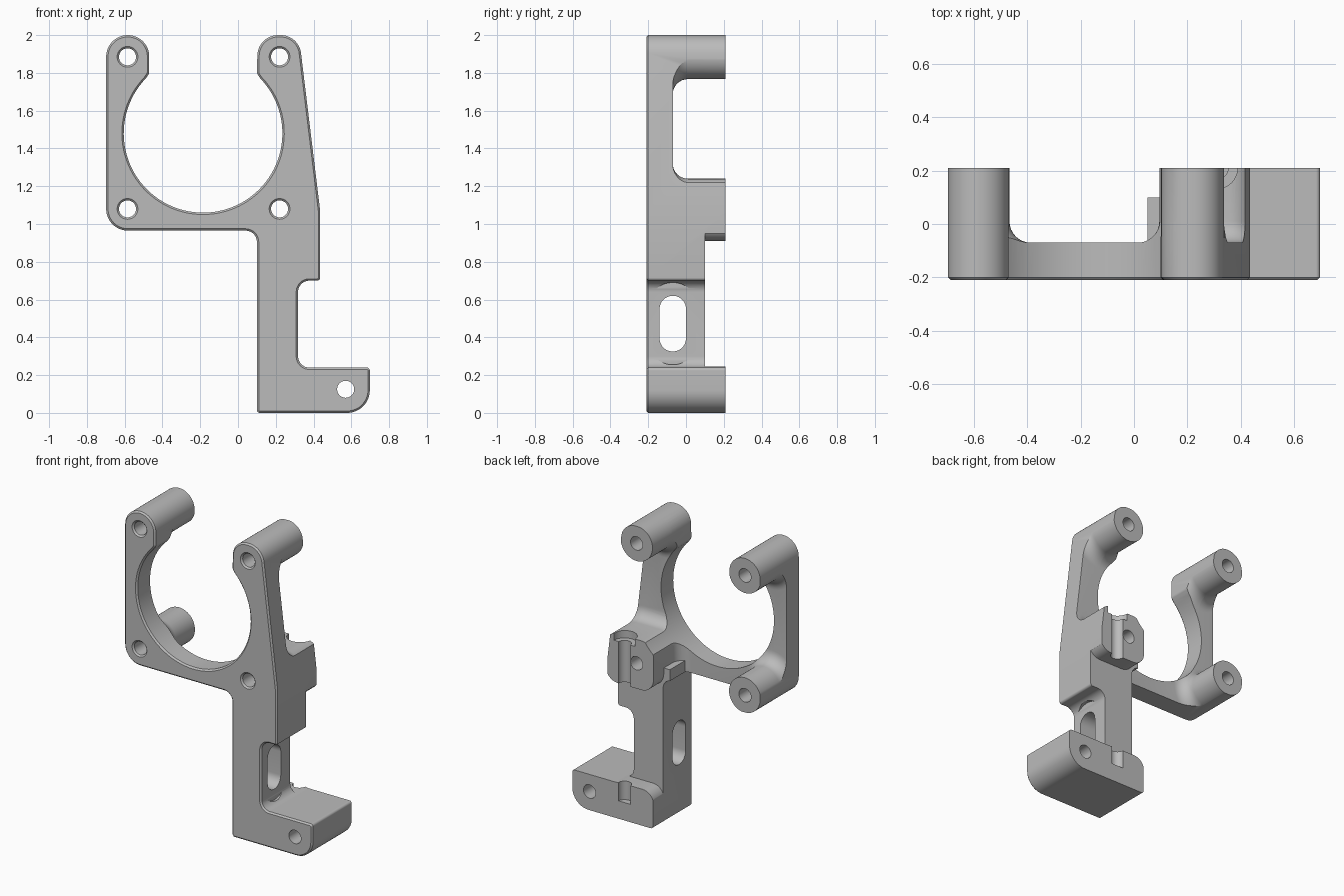
import bpy, bmesh
from math import sin, cos, tan, pi, radians
from mathutils import Vector

cube = bpy.data.objects.get("Cube")
if cube:
    bpy.data.objects.remove(cube, do_unlink=True)

grey = bpy.data.materials.new("plain_grey")
grey.use_nodes = True
grey.diffuse_color = (0.5, 0.5, 0.5, 1)
grey.node_tree.nodes["Principled BSDF"].inputs["Base Color"].default_value = (0.5, 0.5, 0.5, 1)

AXES = {"x": lambda u, v, d: (d, u, v),
        "y": lambda u, v, d: (u, d, v),
        "z": lambda u, v, d: (u, v, d)}


def rounded(corners, steps=12):
    """Closed outline from (u, v, radius) corners."""
    out = []
    for i, (u, v, r) in enumerate(corners):
        p = Vector((u, v))
        if r == 0:
            out.append((u, v))
            continue
        a = (Vector(corners[i - 1][:2]) - p).normalized()
        b = (Vector(corners[(i + 1) % len(corners)][:2]) - p).normalized()
        half = a.angle(b) / 2
        mid = p + (a + b).normalized() * (r / sin(half))
        start = p + a * (r / tan(half)) - mid
        end = p + b * (r / tan(half)) - mid
        sweep = pi - 2 * half
        for k in range(steps + 1):
            t = k / steps
            q = (start * sin((1 - t) * sweep) + end * sin(t * sweep)) / sin(sweep)
            out.append(tuple(mid + q))
    return out


def box_outline(u0, u1, v0, v1, r=0.0, grow=0.0):
    r = (r + grow) * 0.999
    u0, u1, v0, v1 = u0 - grow, u1 + grow, v0 - grow, v1 + grow
    return rounded([(u0, v0, r), (u0, v1, r), (u1, v1, r), (u1, v0, r)])


def solid(name, layers, axis="y", chamfer=0.0):
    """Stack (depth, outline) layers into a closed solid."""
    bm = bmesh.new()
    rings = [[bm.verts.new(AXES[axis](u, v, d)) for u, v in pts] for d, pts in layers]
    first = bm.faces.new(rings[0])
    bm.faces.new(rings[-1])
    n = len(rings[0])
    for a, b in zip(rings, rings[1:]):
        for i in range(n):
            j = (i + 1) % n
            bm.faces.new((a[i], a[j], b[j], b[i]))
    bmesh.ops.recalc_face_normals(bm, faces=bm.faces[:])
    if chamfer:
        bmesh.ops.inset_region(bm, faces=[first], thickness=chamfer, depth=chamfer,
                               use_even_offset=True)
    mesh = bpy.data.meshes.new(name)
    bm.to_mesh(mesh)
    bm.free()
    mesh.materials.append(grey)
    ob = bpy.data.objects.new(name, mesh)
    bpy.context.collection.objects.link(ob)
    return ob


def prism(name, pts, d0, d1, axis="y", chamfer=0.0):
    return solid(name, [(d0, pts), (d1, pts)], axis, chamfer)


def disc(u, v, r, grow=0.0):
    return box_outline(u - r, u + r, v - r, v + r, r, grow)


def combine(target, tool, operation):
    mod = target.modifiers.new("combine", "BOOLEAN")
    mod.operation, mod.solver, mod.object = operation, "EXACT", tool
    bpy.context.view_layer.update()
    graph = bpy.context.evaluated_depsgraph_get()
    mesh = bpy.data.meshes.new_from_object(target.evaluated_get(graph))
    target.modifiers.clear()
    target.data = mesh
    bpy.data.objects.remove(tool, do_unlink=True)


BACK, FLOOR, FLARE = 0.21, -0.07, 0.08


def flared(name, outline):
    """Boss that blends into the plate with a concave fillet."""
    layers = [(-0.1, outline(FLARE))]
    for k in range(9):
        a = k / 8 * pi / 2
        layers.append((FLOOR + FLARE * (1 - cos(a)), outline(FLARE * (1 - sin(a)))))
    return solid(name, layers + [(BACK, outline(0))])


# Front silhouette with the open ring
ring_x, ring_z, ring_r = -0.185, 1.48, 0.42
arc = [(ring_x + ring_r * cos(radians(a)), ring_z + ring_r * sin(radians(a)), 0)
       for a in [136 + 268 * k / 72 for k in range(73)]]
silhouette = rounded(
    [(-0.698, 0.965, 0.115), (-0.698, 2.0, 0.114), (-0.47, 2.0, 0.113), (-0.47, 1.797, 0.03)]
    + arc +
    [(0.1, 1.797, 0.03), (0.105, 2.0, 0.11), (0.322, 2.0, 0.108), (0.435, 1.07, 0),
     (0.435, 0.7, 0.016), (0.318, 0.7, 0.06), (0.318, 0.24, 0.06), (0.698, 0.24, 0.016),
     (0.698, 0, 0.12), (0.1, 0, 0.016), (0.1, 0.965, 0.06)])

# Plate, posts, neck, block and foot
bracket = prism("bracket", box_outline(-0.9, 0.9, -0.1, 2.1, 0.01), -0.3, FLOOR)
post_spots = [(-0.585, 1.885), (0.22, 1.885), (-0.585, 1.08)]
for x, z in post_spots:
    combine(bracket, flared("post", lambda g: disc(x, z, 0.118, g)), "UNION")
combine(bracket, flared("block", lambda g: box_outline(0.095, 0.45, 0.91, 1.24, 0.09, g)), "UNION")
neck = [(0.05, -0.05), (0.05, 1.04), (0.5, 1.04), (0.5, -0.05)]
combine(bracket, prism("neck", neck, -0.15, 0.1), "UNION")
foot = rounded([(0.095, -0.08, 0), (0.095, 0.245, 0.08), (0.8, 0.245, 0), (0.8, -0.08, 0)])
combine(bracket, prism("foot", foot, -0.12, BACK), "UNION")
combine(bracket, prism("silhouette", silhouette, -0.2, 0.3, chamfer=0.01), "INTERSECT")

# Screw holes with a countersunk front
for x, z in post_spots + [(0.22, 1.08)]:
    hole = solid("screw_hole", [(-0.22, disc(x, z, 0.045, 0.02)), (-0.2, disc(x, z, 0.045)),
                                (0.3, disc(x, z, 0.045))])
    combine(bracket, hole, "DIFFERENCE")
combine(bracket, prism("foot_hole", disc(0.57, 0.125, 0.045), -0.3, 0.3), "DIFFERENCE")

# Side slot and its washer clearance
combine(bracket, prism("slot", box_outline(-0.14, 0, 0.325, 0.62, 0.07), 0, 0.6, "x"), "DIFFERENCE")
clearance = box_outline(-0.21 + 0.005, 0.065, 0.255, 0.69, 0.135)
combine(bracket, prism("clearance", clearance, 0.321, 0.6, "x"), "DIFFERENCE")

# Upright bolt groove in the back of block and foot
combine(bracket, prism("groove", disc(0.31, BACK, 0.043), 0.12, 1.4, "z"), "DIFFERENCE")
combine(bracket, prism("counterbore", disc(0.31, BACK, 0.078), 1.19, 1.4, "z"), "DIFFERENCE")

bpy.ops.object.select_all(action="DESELECT")
bracket.select_set(True)
bpy.context.view_layer.objects.active = bracket
bpy.ops.object.shade_smooth_by_angle(angle=radians(30))
